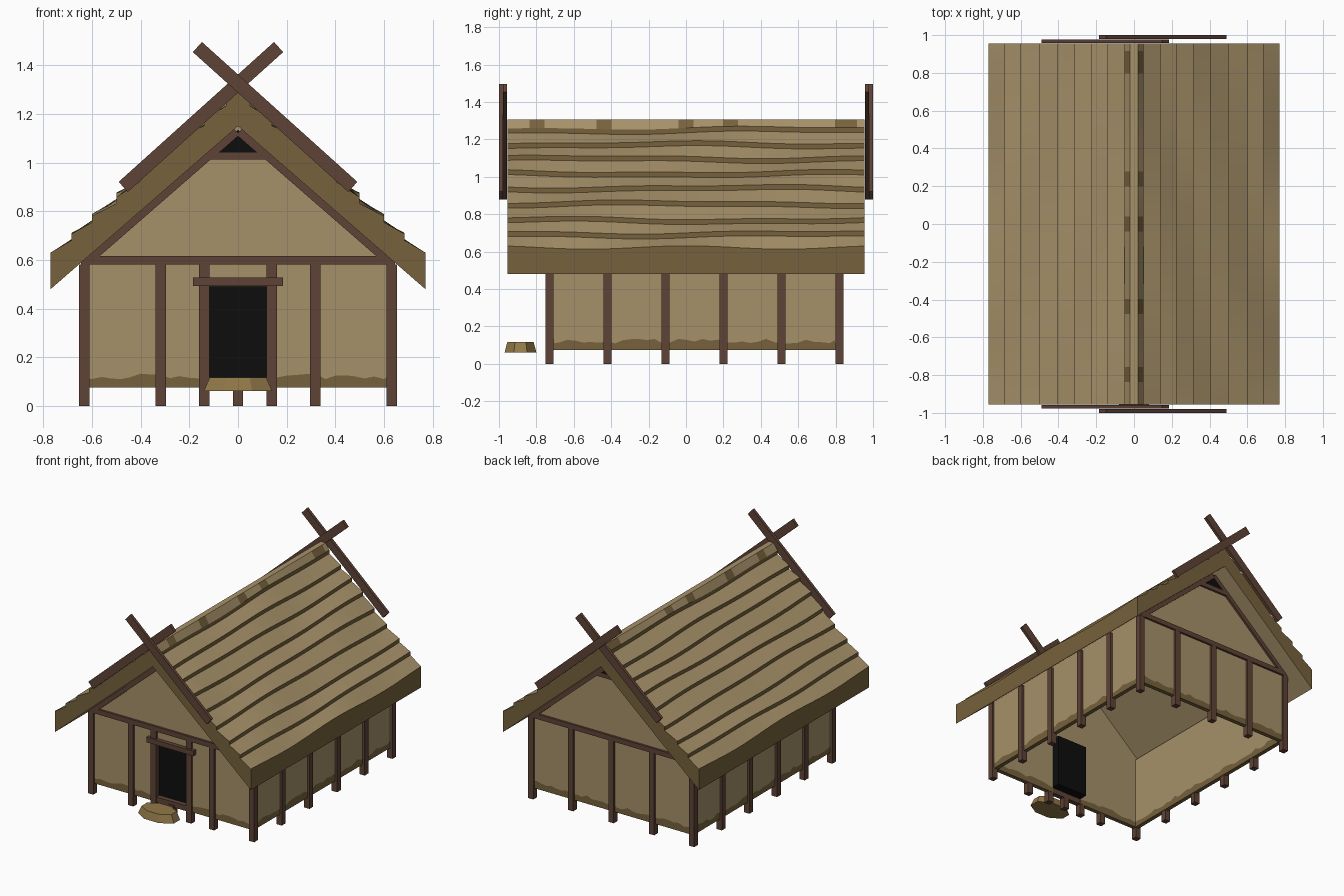
import bpy, bmesh, math, random
from mathutils import Matrix, Vector

random.seed(4)
if "Cube" in bpy.data.objects:
    bpy.data.objects.remove(bpy.data.objects["Cube"], do_unlink=True)


def material(name, rgb):
    lin = [(c / 255 / 12.92) if c < 11 else ((c / 255 + 0.055) / 1.055) ** 2.4 for c in rgb]
    m = bpy.data.materials.new(name)
    m.use_nodes = True
    m.diffuse_color = (*lin, 1)
    m.node_tree.nodes["Principled BSDF"].inputs["Base Color"].default_value = (*lin, 1)
    return m


STRAW = material("straw tan", (166, 145, 105))
EDGE = material("dark thatch", (118, 98, 60))
WOOD = material("brown timber", (94, 67, 54))
DARK = material("dark opening", (13, 13, 13))
STONE = material("step ochre", (145, 120, 72))


def finish(name, bm, *mats):
    bmesh.ops.recalc_face_normals(bm, faces=bm.faces)
    mesh = bpy.data.meshes.new(name)
    bm.to_mesh(mesh)
    bm.free()
    for m in mats:
        mesh.materials.append(m)
    ob = bpy.data.objects.new(name, mesh)
    bpy.context.collection.objects.link(ob)
    return ob


def box(name, mat, lo, hi):
    lo, hi = Vector(lo), Vector(hi)
    bm = bmesh.new()
    bmesh.ops.create_cube(bm, size=1)
    bmesh.ops.transform(bm, verts=bm.verts,
                        matrix=Matrix.Translation((lo + hi) / 2) @ Matrix.Diagonal((*(hi - lo), 1)))
    return finish(name, bm, mat)


def beam(name, mat, p, q, width, y0, y1):
    """Sloping timber between two points in the xz plane."""
    dx, dz = q[0] - p[0], q[1] - p[1]
    ob = box(name, mat, (-math.hypot(dx, dz) / 2, y0, -width / 2),
             (math.hypot(dx, dz) / 2, y1, width / 2))
    ob.data.transform(Matrix.Translation(((p[0] + q[0]) / 2, 0, (p[1] + q[1]) / 2))
                      @ Matrix.Rotation(-math.atan2(dz, dx), 4, 'Y'))
    return ob


def under(x):
    """Height of the roof underside."""
    return 1.15 - 0.87 * abs(x)


# Walls: strips with a stained, uneven foot
def wall(name, start, end, count, place, top, door=False):
    bm = bmesh.new()
    us = [start + (end - start) * i / count for i in range(count + 1)]
    stain = [0.12 + random.uniform(-0.012, 0.014) for _ in us]
    for i in range(count):
        a, b = us[i], us[i + 1]
        if door and abs(a + b) / 2 < 0.12:
            bands = [(0.49, 0.49, top(a), top(b), 0)]
        else:
            bands = [(0.075, 0.075, stain[i], stain[i + 1], 1),
                     (stain[i], stain[i + 1], top(a), top(b), 0)]
        for a0, b0, a1, b1, slot in bands:
            f = bm.faces.new([bm.verts.new(place(u, z))
                              for u, z in ((a, a0), (b, b0), (b, b1), (a, a1))])
            f.material_index = slot
    bmesh.ops.remove_doubles(bm, verts=bm.verts, dist=0.0005)
    ob = finish(name, bm, STRAW, EDGE)
    mod = ob.modifiers.new("thickness", 'SOLIDIFY')
    mod.thickness, mod.offset = 0.03, 0


wall("front_wall", -0.64, 0.64, 32, lambda u, z: (u, -0.722, z), under, door=True)
wall("back_wall", -0.64, 0.64, 32, lambda u, z: (u, 0.812, z), under)
for side, s in (("left", 1), ("right", -1)):
    wall(side + "_wall", -0.72, 0.81, 36, lambda u, z, s=s: (s * 0.622, u, z), lambda u: 0.6)

# Posts
R = 0.021


def post(name, x, y, top=0.58):
    box(name, WOOD, (x - R, y - R, 0), (x + R, y + R, top))


for i in range(6):
    for side, s in (("left", 1), ("right", -1)):
        post(f"{side}_post_{i + 1}", s * 0.632, -0.73 + 0.31 * i)
for x in (-0.318, -0.139, 0.139, 0.318):
    post("front_post", x, -0.73)
for x in (-0.318, 0, 0.318):
    post("back_post", x, 0.82)
post("sill_post", 0, -0.73, 0.09)

# Gable timbers and smoke holes at both ends
for end, y in (("front", -0.73), ("back", 0.82)):
    y0, y1 = y - 0.022, y + 0.022
    box(end + "_tie_beam", WOOD, (-0.645, y0, 0.58), (0.645, y1, 0.615))
    box(end + "_collar_beam", WOOD, (-0.145, y0, 1.013), (0.145, y1, 1.042))
    for s in (-1, 1):
        beam(end + "_rafter", WOOD, (s * 0.63, 0.582), (s * 0.005, 1.126), 0.03, y0, y1)
    bm = bmesh.new()
    base = bm.faces.new([bm.verts.new((x, y - 0.019, z))
                         for x, z in ((-0.11, 1.04), (0.11, 1.04), (0, 1.135))])
    out = bmesh.ops.extrude_face_region(bm, geom=[base])["geom"]
    bmesh.ops.translate(bm, vec=(0, 0.038, 0),
                        verts=[v for v in out if isinstance(v, bmesh.types.BMVert)])
    finish(end + "_smoke_hole", bm, DARK)

# Doorway
box("door_recess", DARK, (-0.122, -0.715, 0.115), (0.122, -0.65, 0.492))
box("door_sill", WOOD, (-0.125, -0.745, 0.075), (0.125, -0.71, 0.113))
box("door_lintel", WOOD, (-0.185, -0.765, 0.492), (0.185, -0.715, 0.527))

# Step block
bm = bmesh.new()
bmesh.ops.create_cone(bm, cap_ends=True, segments=8, radius1=1, radius2=0.83, depth=1,
                      matrix=Matrix.Rotation(math.pi / 8, 4, 'Z'))
bmesh.ops.transform(bm, verts=bm.verts, matrix=Matrix.Translation((0, -0.885, 0.088))
                    @ Matrix.Diagonal((0.152, 0.092, 0.055, 1)))
finish("door_step", bm, STONE)

# Thatched roof: stepped courses with wavy lower edges
COURSES = (0.05, 0.14, 0.225, 0.315, 0.405, 0.5, 0.6, 0.685)


def roof_profile(y):
    half = [(0.02, 1.305)]
    for i, x in enumerate(COURSES):
        wave = 0.007 * math.sin(3.2 * y + 1.7 * i) + 0.004 * math.sin(7 * y + 0.9 * i)
        z = 1.305 - 0.877 * x + wave
        half += [(x, z), (x, z - 0.026)]
    half += [(0.77, 0.622 + 0.009 * math.cos(6 * y)), (0.77, 0.48)]
    return half + [(0, 1.15)] + [(-x, z) for x, z in reversed(half)]


PATCHES = ((0.85, 0.05), (0.22, 0.04), (0, 0.02), (-0.45, 0.04), (-0.78, 0.04))
N, HALF_LEN = 48, 0.955
ys = [HALF_LEN * (2 * j / N - 1) for j in range(N + 1)]
bm = bmesh.new()
rings = [[bm.verts.new((x, y, z)) for x, z in roof_profile(y)] for y in ys]
count = len(rings[0])
for j in range(N):
    mid = (ys[j] + ys[j + 1]) / 2
    patch = any(abs(mid - c) < w for c, w in PATCHES)
    for k in range(count):
        n = (k + 1) % count
        f = bm.faces.new((rings[j][k], rings[j][n], rings[j + 1][n], rings[j + 1][k]))
        upright = abs(rings[j][k].co.x - rings[j][n].co.x) < 1e-5
        f.material_index = int(upright or (patch and k in (0, count - 2)))
for ring in (rings[0], rings[-1]):
    bm.faces.new(ring).material_index = 1
finish("thatched_roof", bm, STRAW, EDGE)

# Crossed gable boards
for end, s in (("front", -1), ("back", 1)):
    for name, d, inner, outer in (("inner", -1, 0.957, 0.978), ("outer", 1, 0.979, 1.0)):
        beam(f"{end}_{name}_gable_board", WOOD, (d * 0.472, 0.9), (d * -0.167, 1.475), 0.056,
             min(s * inner, s * outer), max(s * inner, s * outer))
